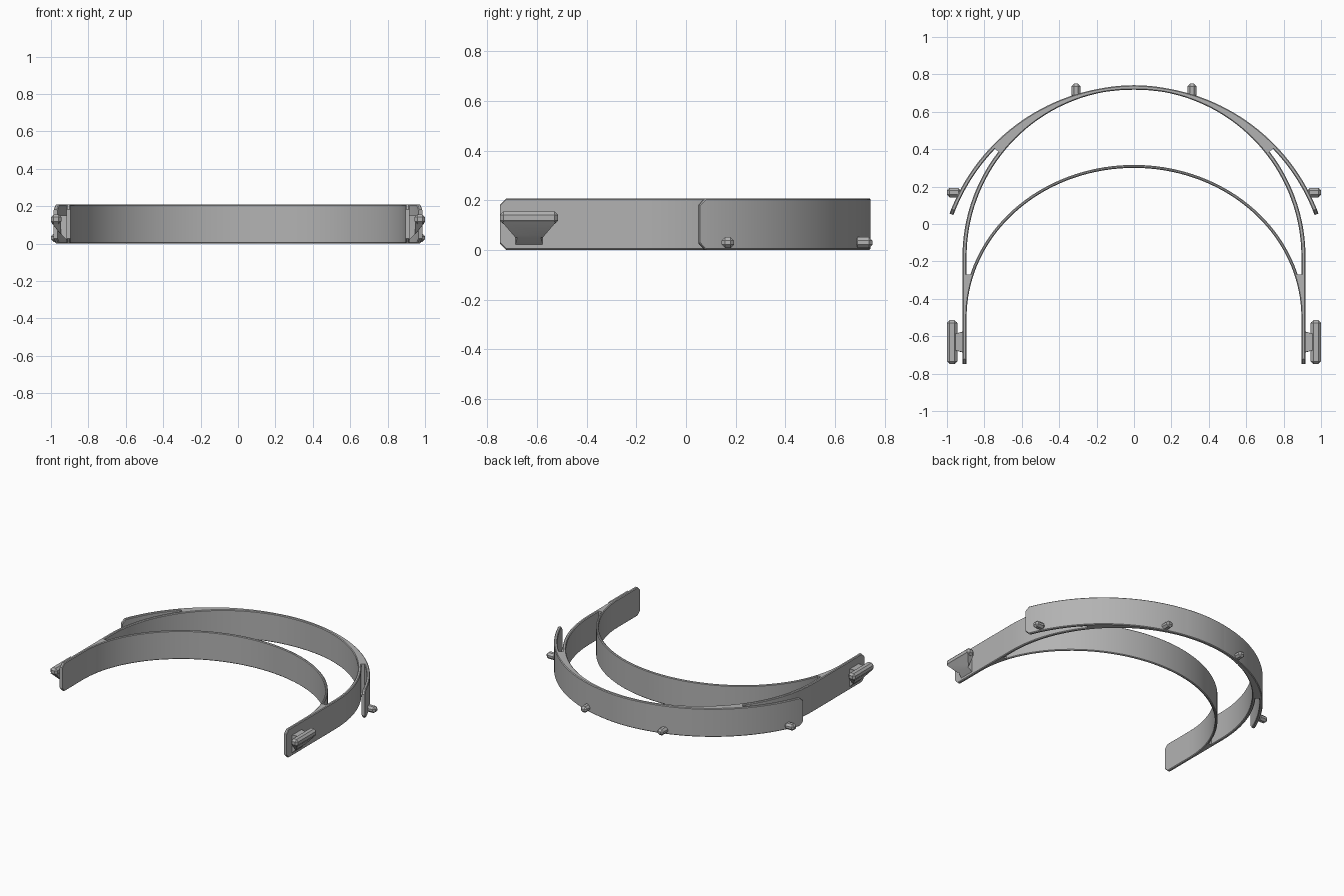
import bpy, bmesh
from math import sin, cos, radians, sqrt
from mathutils import Vector

cube = bpy.data.objects.get("Cube")
if cube:
    bpy.data.objects.remove(cube, do_unlink=True)

H = 0.208       # band height
EDGE = 0.005    # small edge chamfer
CORNER = 0.026  # chamfer on free band ends

grey = bpy.data.materials.new("plain grey")
grey.use_nodes = True
grey.diffuse_color = (0.45, 0.45, 0.45, 1)
grey.node_tree.nodes["Principled BSDF"].inputs["Base Color"].default_value = (0.45, 0.45, 0.45, 1)


def finish(name, bm):
    bmesh.ops.recalc_face_normals(bm, faces=bm.faces)
    mesh = bpy.data.meshes.new(name)
    bm.to_mesh(mesh)
    bm.free()
    mesh.materials.append(grey)
    ob = bpy.data.objects.new(name, mesh)
    bpy.context.collection.objects.link(ob)
    bpy.ops.object.select_all(action='DESELECT')
    ob.select_set(True)
    bpy.context.view_layer.objects.active = ob
    bpy.ops.object.shade_smooth_by_angle(angle=radians(25))
    return ob


def wall(name, inner, outer, cut_ends=False, edge=EDGE):
    """Upright band between two plan curves, with chamfered rims and end corners."""
    pairs = [(Vector(a), Vector(b), 0.0) for a, b in zip(inner, outer)]
    if cut_ends:
        def end(p, q):
            f = CORNER / (p[0] - q[0]).length
            return [(p[0], p[1], CORNER), (p[0].lerp(q[0], f), p[1].lerp(q[1], f), 0.0)]
        pairs = end(pairs[0], pairs[1]) + pairs[1:-1] + end(pairs[-1], pairs[-2])[::-1]
    bm = bmesh.new()
    rings = []
    for a, b, lift in pairs:
        d = (b - a).normalized() * edge
        lo, hi = lift, H - lift
        section = [(a + d, lo), (b - d, lo), (b, lo + edge), (b, hi - edge),
                   (b - d, hi), (a + d, hi), (a, hi - edge), (a, lo + edge)]
        rings.append([bm.verts.new((p.x, p.y, z)) for p, z in section])
    for r, s in zip(rings, rings[1:]):
        for i in range(8):
            j = (i + 1) % 8
            bm.faces.new((r[i], r[j], s[j], s[i]))
    bm.faces.new(rings[0])
    bm.faces.new(rings[-1])
    return finish(name, bm)


def arc(cy, rx, ry, a0, a1, n):
    """Plan arc; angles are measured from the back (+y) toward +x."""
    return [(rx * sin(radians(a0 + (a1 - a0) * i / n)),
             cy + ry * cos(radians(a0 + (a1 - a0) * i / n))) for i in range(n + 1)]


def hull(name, points, bevel=0):
    bm = bmesh.new()
    for p in points:
        bm.verts.new(p)
    bmesh.ops.convex_hull(bm, input=bm.verts)
    bmesh.ops.dissolve_limit(bm, angle_limit=0.01, verts=bm.verts, edges=bm.edges)
    if bevel:
        bmesh.ops.bevel(bm, geom=bm.edges[:], offset=bevel, segments=1, affect='EDGES')
    return finish(name, bm)


def box(x0, x1, y0, y1, z0, z1):
    return [(x, y, z) for x in (x0, x1) for y in (y0, y1) for z in (z0, z1)]


# Main headband: half circle with straight temple arms
HC, TIP = -0.175, -0.748


def headband_curve(r):
    arms = [TIP, -0.6, -0.4]
    return ([(-r, y) for y in arms] + arc(HC, r, r, -90, 90, 72)
            + [(r, y) for y in reversed(arms)])


wall("headband", headband_curve(0.895), headband_curve(0.917), True)

# Outer visor band with free ends
VC, SPAN = -0.313, 69.5
wall("visor_band", arc(VC, 1.031, 1.031, -SPAN, SPAN, 64),
     arc(VC, 1.053, 1.053, -SPAN, SPAN, 64), True)

# Forehead strap
SC = -0.5
wall("forehead_strap", arc(SC, 0.895, 0.80, -90, 90, 72),
     arc(SC, 0.912, 0.816, -90, 90, 72))

for side, s in (("left", 1), ("right", -1)):
    # Solid joint between headband and visor band
    wall(side + "_visor_joint", arc(HC, 0.906, 0.906, s * 13, s * 52.3, 16),
         arc(VC, 1.042, 1.042, s * 11.5, s * 46.1, 16), edge=0.001)

    # Solid joint between strap and temple arm
    ys = [-0.27 - 0.025 * i for i in range(8)]
    wall(side + "_strap_joint",
         [(s * 0.904 * sqrt(1 - ((y - SC) / 0.808) ** 2), y) for y in ys],
         [(s * 0.910, y) for y in ys], edge=0.001)

    # Strap hook: rail, sloping underside and web to the arm
    c = -0.631
    hull(side + "_hook_rail", [(s * x, y, z) for x, y, z in
         box(0.945, 1.0, c - 0.117, c + 0.117, 0.104, 0.155)], 0.014)
    under = [(x, c + k * w, z) for k in (-1, 1) for x, w, z in
             ((0.947, 0.055, 0.05), (0.947, 0.055, 0.06), (0.957, 0.055, 0.06),
              (0.947, 0.108, 0.112), (0.998, 0.108, 0.112))]
    hull(side + "_hook_underside", [(s * x, y, z) for x, y, z in under])
    web = [(x, c + k * w, z) for k in (-1, 1) for x, w, z in
           ((0.910, 0.055, 0.015), (0.910, 0.055, 0.150), (0.918, 0.055, 0.022),
            (0.955, 0.045, 0.060), (0.955, 0.045, 0.150))]
    hull(side + "_hook_web", [(s * x, y, z) for x, y, z in web])

    # Small pegs along the lower rim of the visor band
    hull(side + "_side_peg", [(s * x, y, z) for x, y, z in
         box(0.925, 1.0, 0.143, 0.193, 0.008, 0.052)], 0.014)
    hull(side + "_back_peg", [(s * x, y, z) for x, y, z in
         box(0.285, 0.335, 0.675, 0.75, 0.008, 0.052)], 0.014)
